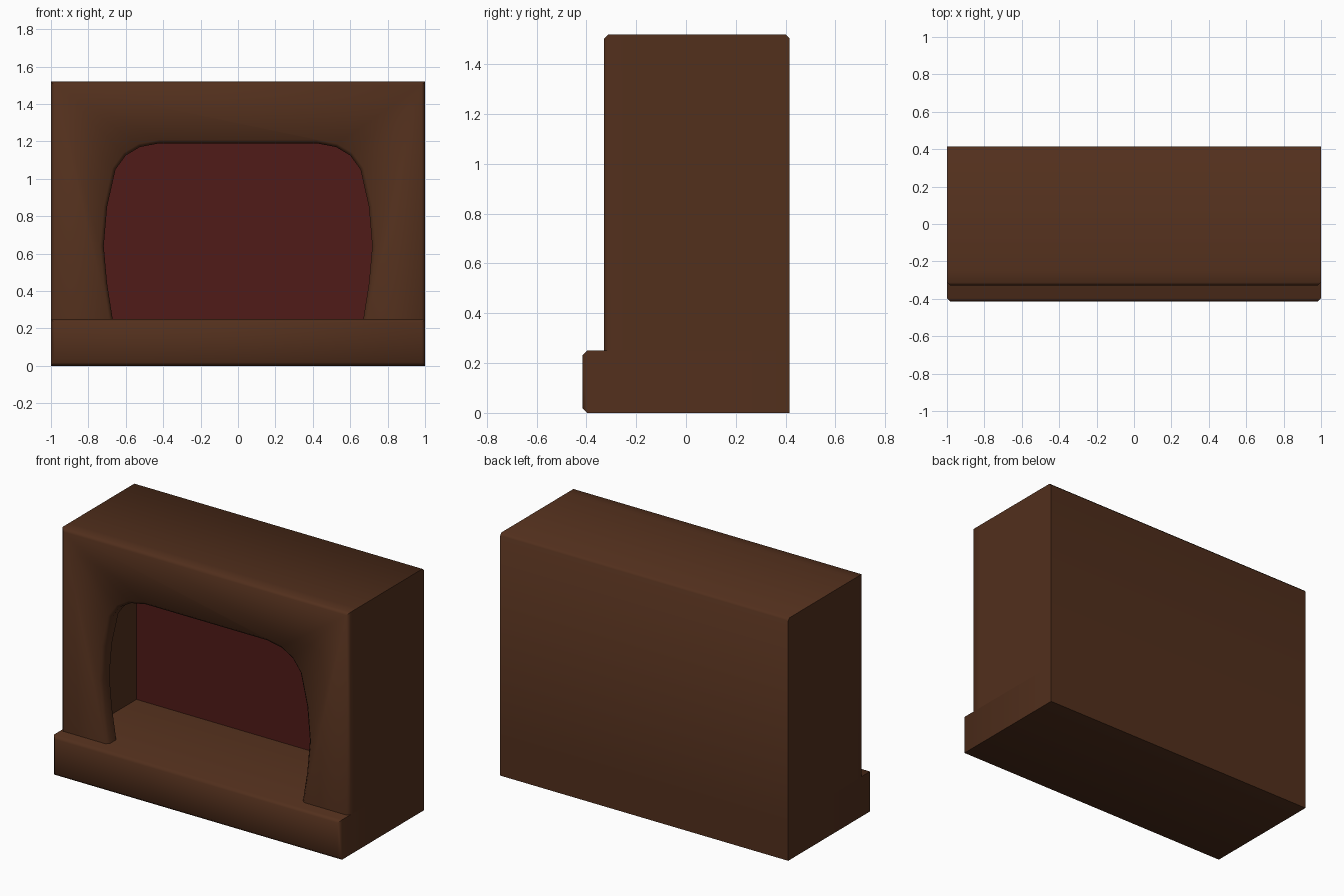
import bpy, bmesh, math

if "Cube" in bpy.data.objects:
    bpy.data.objects.remove(bpy.data.objects["Cube"])


def material(name, rgb):
    m = bpy.data.materials.new(name)
    m.diffuse_color = (*rgb, 1)
    m.use_nodes = True
    m.node_tree.nodes["Principled BSDF"].inputs["Base Color"].default_value = m.diffuse_color
    return m


BROWN = material("brown_wood", (0.085, 0.029, 0.012))
RED = material("dark_red", (0.08, 0.011, 0.009))


def finish(bm, name):
    bmesh.ops.recalc_face_normals(bm, faces=bm.faces)
    me = bpy.data.meshes.new(name)
    bm.to_mesh(me)
    bm.free()
    me.materials.append(BROWN)
    me.materials.append(RED)
    ob = bpy.data.objects.new(name, me)
    bpy.context.collection.objects.link(ob)
    bpy.context.view_layer.objects.active = ob
    ob.select_set(True)
    bpy.ops.object.shade_smooth_by_angle(angle=math.radians(50))
    ob.select_set(False)
    return ob


def prism(pts, y0, y1):
    """Extrude an xz outline along y."""
    bm = bmesh.new()
    f = bm.faces.new([bm.verts.new((x, y0, z)) for x, z in pts])
    ext = bmesh.ops.extrude_face_region(bm, geom=[f], use_keep_orig=True)
    for v in ext["geom"]:
        if isinstance(v, bmesh.types.BMVert):
            v.co.y = y1
    bmesh.ops.recalc_face_normals(bm, faces=bm.faces)
    return bm


def rect(z0, z1):
    return [(-1, z0), (1, z0), (1, z1), (-1, z1)]


def bevel(bm, test, width, segments=1):
    edges = [e for e in bm.edges if test(*[v.co for v in e.verts])]
    bmesh.ops.bevel(bm, geom=edges, offset=width, segments=segments,
                    profile=0.5, affect='EDGES')


# hearth base, front edges chamfered
bm = prism(rect(0, 0.25), -0.415, 0.415)
bevel(bm, lambda a, b: max(a.y, b.y) < -0.4, 0.018)
finish(bm, "hearth_base")

# arched front surround
half = [(0.67, 0.25), (0.70, 0.44), (0.718, 0.64), (0.70, 0.85),
        (0.655, 1.05), (0.60, 1.125), (0.525, 1.17), (0.42, 1.19)]
arch = half + [(-x, z) for x, z in reversed(half)]
bm = prism([(1, 0.25), (1, 1.52), (-1, 1.52), (-1, 0.25)] + arch[::-1], -0.33, -0.25)
bevel(bm, lambda a, b: max(a.y, b.y) < -0.3 and max(a.z, b.z) > 0.26, 0.018)
finish(bm, "arched_surround")

# firebox body: hollow from the front, floor is the hearth top
BACK, WALL = 0.26, 0.16
bm = prism(rect(0.25, 1.52), -0.25, 0.415)
front = min(bm.faces, key=lambda f: f.calc_center_median().y)
bmesh.ops.inset_region(bm, faces=[front], thickness=WALL)
ext = bmesh.ops.extrude_face_region(bm, geom=[front])
for v in [g for g in ext["geom"] if isinstance(g, bmesh.types.BMVert)]:
    v.co.y = BACK
for v in bm.verts:
    if v.co.z < 0.5:
        v.co.z = 0.25
for f in bm.faces:
    if all(abs(v.co.y - BACK) < 1e-4 for v in f.verts):
        f.material_index = 1
bmesh.ops.delete(bm, geom=[f for f in bm.faces if f.calc_center_median().z < 0.26
                           or f == front and not f.material_index], context='FACES')
bevel(bm, lambda a, b: min(a.y, b.y) > 0.4 and min(a.z, b.z) > 1.5, 0.015)
finish(bm, "firebox_body")
